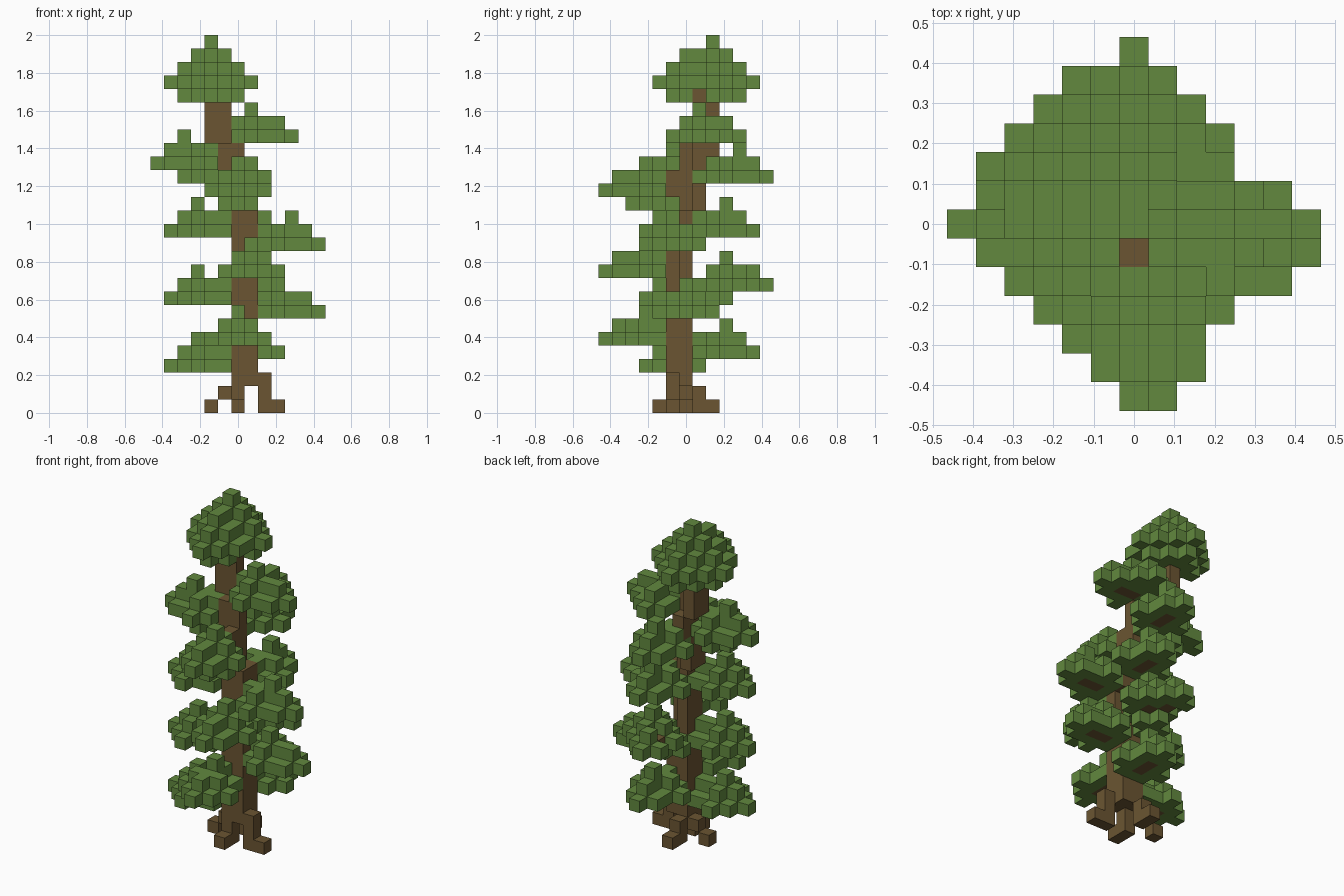
import bpy, bmesh
from mathutils import Vector

if "Cube" in bpy.data.objects:
    bpy.data.objects.remove(bpy.data.objects["Cube"], do_unlink=True)

S = 2 / 28          # block size
cells = {}          # grid position -> part name


def material(name, color):
    m = bpy.data.materials.new(name)
    m.use_nodes = True
    m.diffuse_color = color
    bsdf = m.node_tree.nodes["Principled BSDF"]
    bsdf.inputs["Base Color"].default_value = color
    bsdf.inputs["Roughness"].default_value = 0.9
    return m


bark = material("bark_brown", (0.147, 0.091, 0.032, 1))
leaf = material("leaf_green", (0.122, 0.250, 0.049, 1))


def box(part, xs, ys, zs):
    """Fill an inclusive range of blocks; earlier parts keep their place."""
    for x in range(xs[0], xs[1] + 1):
        for y in range(ys[0], ys[1] + 1):
            for z in range(zs[0], zs[1] + 1):
                cells.setdefault((x, y, z), part)


def diamond(part, center, z, r):
    for dx in range(-r, r + 1):
        w = r - abs(dx)
        for dy in range(-w, w + 1):
            cells.setdefault((center[0] + dx, center[1] + dy, z), part)


# Trunk, winding and leaning as it rises
box("trunk", (0, 1), (-1, 0), (2, 8))
box("trunk", (0, 1), (-1, -1), (9, 11))
box("trunk", (0, 0), (0, 0), (9, 11))
box("trunk", (0, 1), (-1, 0), (12, 14))
box("trunk", (0, 0), (-1, -1), (16, 17))
box("trunk", (-1, 0), (0, 0), (15, 19))
box("trunk", (-1, -1), (1, 1), (15, 23))
box("trunk", (-1, -1), (2, 2), (18, 19))
box("trunk", (-2, -2), (1, 2), (20, 23))

# Roots: an upright leg and a foot on each side
for leg, foot, height in (((0, -1), (0, -2), 1), ((0, 1), (0, 2), 1),
                          ((2, -1), (3, -1), 2), ((-1, 0), (-2, 0), 1)):
    box("roots", (leg[0],) * 2, (leg[1],) * 2, (int(leg[0] < 0), height))
    box("roots", (foot[0],) * 2, (foot[1],) * 2, (0, 0))

# Leaf clusters: large clump, small clump, tip, base level
clusters = [
    ((-3, -1), (-1, -1), (-3, -1), 3),
    ((1, 2), (1, 4), (1, 3), 4),
    ((0, -4), (0, -2), (0, -3), 5),
    ((3, 0), (5, 0), (3, 0), 7),
    ((-3, -1), (-1, -1), (-3, -1), 8),
    ((1, 3), (0, 5), (1, 3), 9),
    ((1, -3), (1, -5), (1, -3), 10),
    ((3, -1), (5, -1), (4, -1), 12),
    ((-3, -1), (-1, -1), (-3, -1), 13),
    ((1, 2), (1, 4), (1, 3), 13),
    ((0, -3), (0, -5), (0, -3), 16),
    ((0, 3), (0, 5), (0, 4), 17),
    ((-3, 0), (-5, 0), (-4, 0), 18),
    ((1, 1), (3, 1), (1, 1), 20),
]
# Branch logs at the heart of each cluster
for large, small, tip, base in clusters:
    middle = tuple((a + b) // 2 for a, b in zip(large, small))
    for c in (large, middle):
        cells.setdefault((*c, base), "branches")
for i, (large, small, tip, base) in enumerate(clusters, 1):
    part = f"leaf_cluster_{i}"
    for level in (0, 1):
        diamond(part, large, base + level, 2 - level)
        diamond(part, small, base + level, 1 - level)
    diamond(part, tip, base + 2, 0)
# Second small clump of the top cluster
for level in (0, 1):
    diamond("leaf_cluster_14", (1, 3), 20 + level, 1 - level)
# Small under-layers
diamond("leaf_cluster_6", (0, 2), 8, 1)
diamond("leaf_cluster_11", (0, -3), 15, 1)
diamond("leaf_cluster_13", (-3, 0), 17, 1)

# Crown: a large clump with a smaller one in front of it
for level, r in enumerate((2, 3, 2, 1, 0)):
    diamond("crown", (-2, 2), 23 + level, r)
    diamond("crown", (-2, 0), 23 + level, r - 1)

# Turn each part into a mesh of its exposed block faces
for part in sorted(set(cells.values())):
    bm = bmesh.new()
    for pos, owner in cells.items():
        if owner != part:
            continue
        for axis in range(3):
            for side in (-1, 1):
                n = Vector((0, 0, 0))
                n[axis] = side
                p = Vector(pos)
                if tuple(int(v) for v in p + n) in cells:
                    continue
                u = Vector((0, 0, 0))
                u[(axis + 1) % 3] = 0.5
                v = n.cross(u)
                mid = p + n / 2 + Vector((0, 0, 0.5))
                bm.faces.new([bm.verts.new((mid + d) * S)
                              for d in (-u - v, u - v, u + v, v - u)])
    bmesh.ops.remove_doubles(bm, verts=bm.verts, dist=S / 50)
    mesh = bpy.data.meshes.new(part)
    bm.to_mesh(mesh)
    bm.free()
    wood = part in ("trunk", "roots", "branches")
    mesh.materials.append(bark if wood else leaf)
    bpy.context.collection.objects.link(bpy.data.objects.new(part, mesh))
